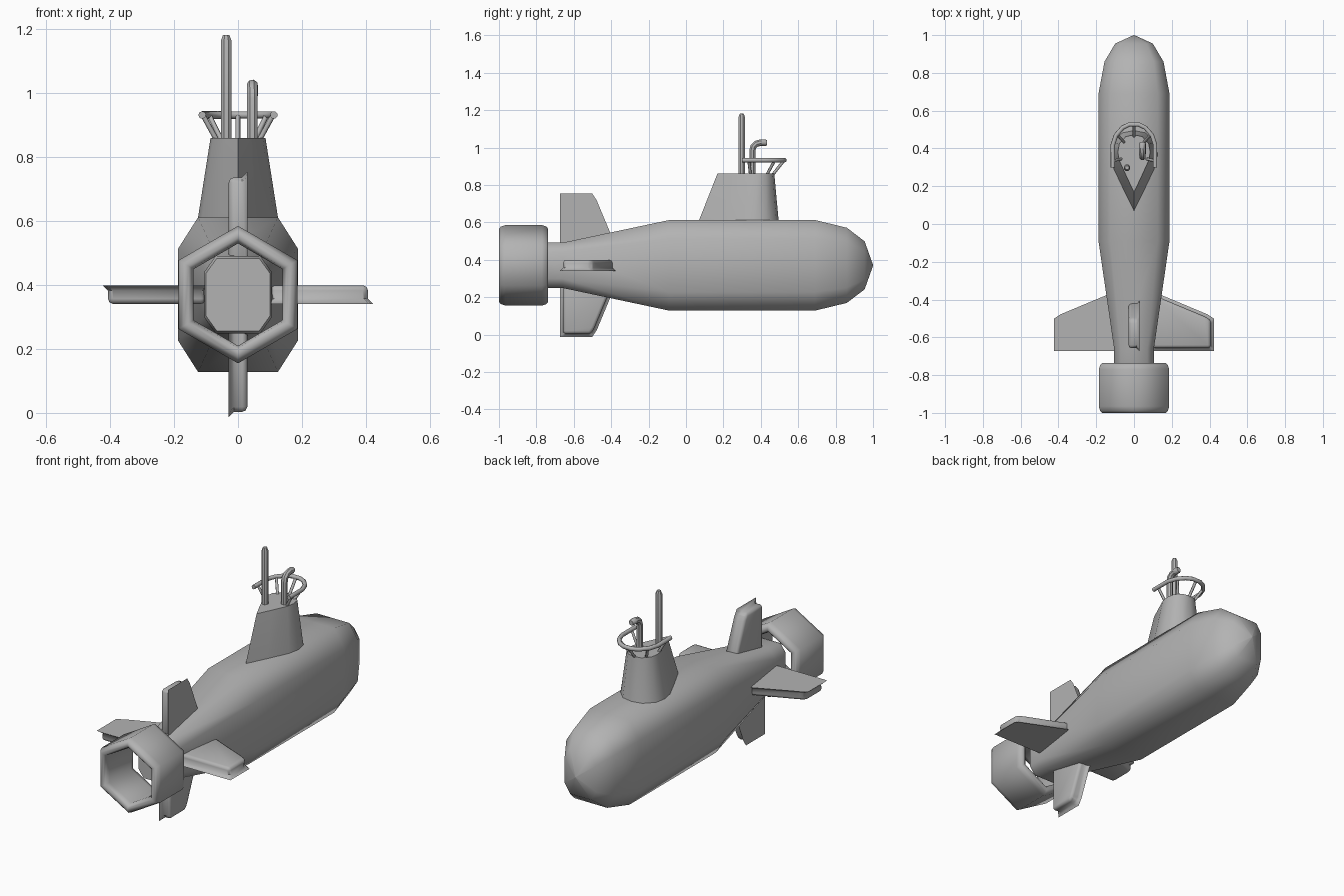
import bpy, bmesh, math
from mathutils import Vector, Matrix

if "Cube" in bpy.data.objects:
    bpy.data.objects.remove(bpy.data.objects["Cube"])

grey = bpy.data.materials.new("hull grey")
grey.use_nodes = True
grey.diffuse_color = (0.45, 0.45, 0.45, 1)
grey.node_tree.nodes["Principled BSDF"].inputs["Base Color"].default_value = (0.45, 0.45, 0.45, 1)

AXIS = 0.37  # height of the hull centre line


def finish(name, bm, angle=65, bevel=0):
    bmesh.ops.remove_doubles(bm, verts=bm.verts, dist=0.0001)
    if bevel:
        bmesh.ops.bevel(bm, geom=bm.edges[:], offset=bevel, segments=2,
                        profile=0.5, affect='EDGES', clamp_overlap=True)
    bmesh.ops.recalc_face_normals(bm, faces=bm.faces)
    mesh = bpy.data.meshes.new(name)
    bm.to_mesh(mesh)
    bm.free()
    obj = bpy.data.objects.new(name, mesh)
    bpy.context.collection.objects.link(obj)
    mesh.materials.append(grey)
    bpy.ops.object.select_all(action='DESELECT')
    obj.select_set(True)
    bpy.context.view_layer.objects.active = obj
    bpy.ops.object.shade_smooth_by_angle(angle=math.radians(angle))
    return obj


def loft(bm, rings, caps=True, closed=False):
    """Skin a list of point rings; optionally cap the ends or join last to first."""
    loops = [[bm.verts.new(p) for p in ring] for ring in rings]
    pairs = list(zip(loops, loops[1:]))
    if closed:
        pairs.append((loops[-1], loops[0]))
    for a, b in pairs:
        n = len(a)
        for i in range(n):
            j = (i + 1) % n
            bm.faces.new((a[i], a[j], b[j], b[i]))
    if caps and not closed:
        bm.faces.new(loops[0])
        bm.faces.new(loops[-1])


def tube(bm, points, radius, sides=8, tip=1.0):
    """Sweep a round section along a path, with an optional narrowed last ring."""
    pts = [Vector(p) for p in points]
    rings = []
    side = None
    for i, p in enumerate(pts):
        d = (pts[min(i + 1, len(pts) - 1)] - pts[max(i - 1, 0)]).normalized()
        if side is None:
            side = d.orthogonal().normalized()
        side = (side - d * side.dot(d)).normalized()
        up = d.cross(side)
        r = radius * (tip if i == len(pts) - 1 else 1)
        rings.append([p + r * (math.cos(t) * side + math.sin(t) * up)
                      for t in (2 * math.pi * (k + 0.5) / sides for k in range(sides))])
    loft(bm, rings)


# Hull: eight-sided section scaled along its length
quarter = [(0.125, 0.242), (0.188, 0.143)]
section = (quarter + [(x, -z) for x, z in reversed(quarter)]
           + [(-x, -z) for x, z in quarter] + [(-x, z) for x, z in reversed(quarter)])
stations = [(-0.76, 0.53, 0.47), (-0.74, 0.56, 0.5), (-0.66, 0.56, 0.5), (-0.09, 1, 1),
            (0.69, 1, 1), (0.86, 0.83, 0.83), (0.955, 0.53, 0.53), (1.0, 0.01, 0.01)]
bm = bmesh.new()
loft(bm, [[(x * sx, y, AXIS + z * sz) for x, z in section] for y, sx, sz in stations])
finish("hull", bm)

# Sail: teardrop plan, narrower at the top
def teardrop(width, rear, front, z):
    plan = [(0.0, 0.0), (0.45, 0.27), (0.9, 0.55), (1.0, 0.7), (0.9, 0.85), (0.5, 0.97)]
    half = [(x * width, rear + t * (front - rear), z) for x, t in plan]
    return (half + [(0, front, z)]
            + [(-x, y, h) for x, y, h in reversed(half[1:])])

bm = bmesh.new()
loft(bm, [teardrop(0.127, 0.065, 0.5, 0.59), teardrop(0.125, 0.07, 0.495, 0.612),
          teardrop(0.086, 0.168, 0.472, 0.86)])
finish("sail", bm, 50)

# Guard rail with its slanted posts
RAIL_Z = 0.932
half = [(0.112, 0.3), (0.112, 0.42), (0.095, 0.47), (0.06, 0.51), (0.025, 0.527)]
path = half + [(-x, y) for x, y in reversed(half)]
bm = bmesh.new()
tube(bm, [(x, y, RAIL_Z) for x, y in path], 0.012)
finish("guard_rail", bm)

bm = bmesh.new()
posts = [((0, 0.46), (0, 0.525))]
for s in (1, -1):
    posts += [((s * 0.05, 0.43), (s * 0.09, 0.475)), ((s * 0.065, 0.345), (s * 0.11, 0.335))]
for foot, head in posts:
    tube(bm, [(*foot, 0.85), (*head, RAIL_Z)], 0.008, 6)
finish("rail_posts", bm)

# Periscope and bent snorkel
bm = bmesh.new()
tube(bm, [(-0.037, 0.298, 0.85), (-0.037, 0.298, 1.165), (-0.037, 0.298, 1.182)], 0.018, 8, 0.6)
finish("periscope", bm, 40)

bm = bmesh.new()
bend = [(0.045, 0.395 - 0.04 * math.cos(a), 0.985 + 0.04 * math.sin(a))
        for a in (math.radians(d) for d in (0, 30, 60, 90))]
tube(bm, [(0.045, 0.355, 0.85)] + bend + [(0.045, 0.425, 1.025), (0.045, 0.433, 1.025)],
     0.018, 8, 0.75)
finish("snorkel", bm, 40)

# Four tail fins around the hull axis
def fin(name, turn, shift):
    outline = [(0.1, -0.657), (0.407, -0.657), (0.407, -0.51), (0.38, -0.492), (0.1, -0.375)]
    spin = Matrix.Rotation(math.radians(turn), 4, 'Y')
    bm = bmesh.new()
    loft(bm, [[spin @ Vector((s - shift, y, h)) + Vector((0, 0, AXIS)) for s, y in outline]
              for h in (-0.029, 0.029)])
    finish(name, bm, 65, 0.017)

fin("left_fin", 0, 0)
fin("right_fin", 180, 0)
fin("upper_fin", -90, 0.04)
fin("lower_fin", 90, 0.04)

# Hexagonal propeller shroud with softened rims
rim = [(0.215, -0.77), (0.215, -0.965), (0.207, -0.99), (0.195, -1.0), (0.178, -1.0),
       (0.166, -0.99), (0.16, -0.965), (0.16, -0.77), (0.166, -0.746), (0.178, -0.737),
       (0.195, -0.737), (0.207, -0.746)]
bm = bmesh.new()
loft(bm, [[(r * math.sin(k * math.pi / 3), y, AXIS + r * math.cos(k * math.pi / 3))
           for k in range(6)] for r, y in rim], closed=True)
finish("propeller_shroud", bm)
